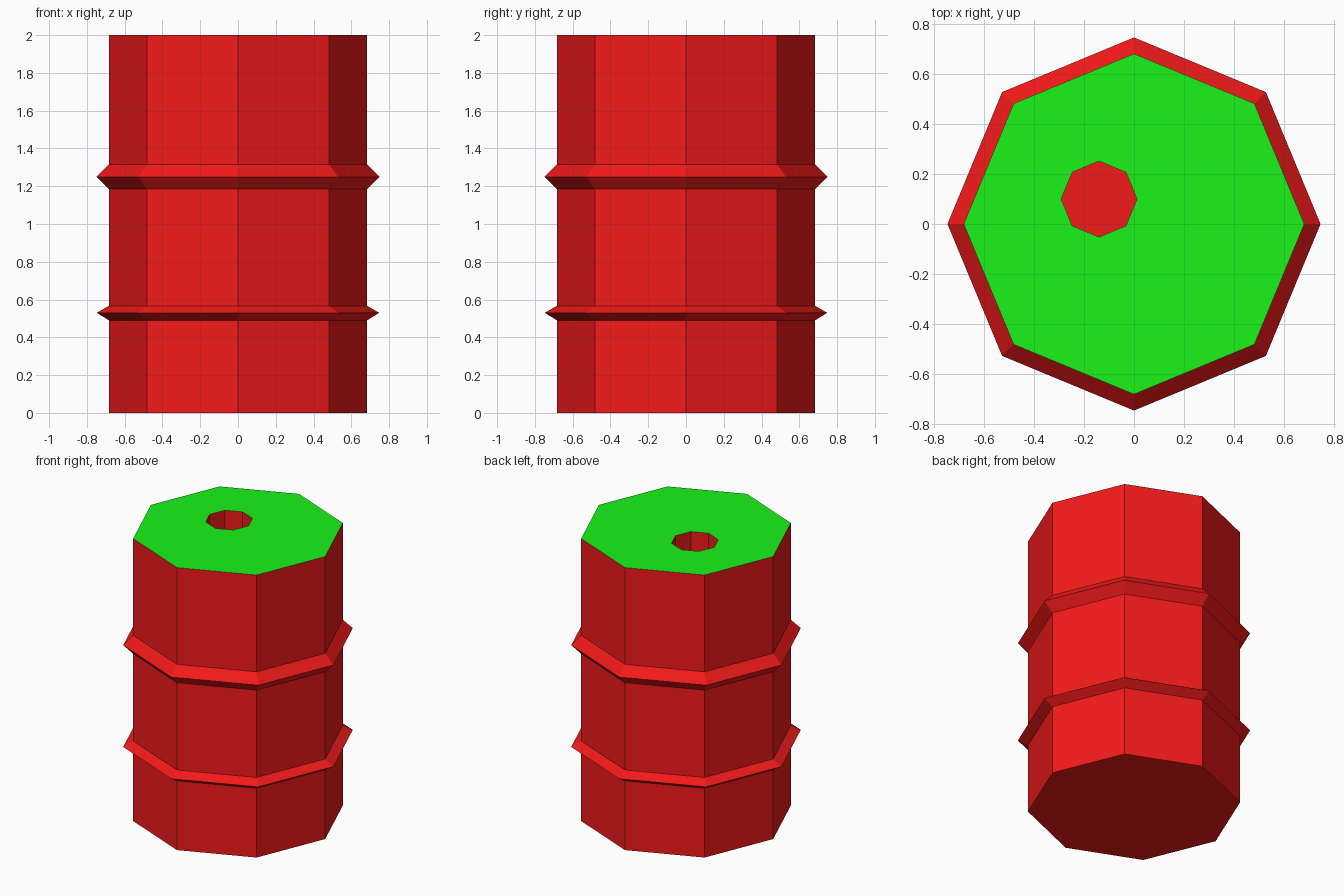
import bpy, bmesh
from math import cos, sin, tau

if "Cube" in bpy.data.objects:
    bpy.data.objects.remove(bpy.data.objects["Cube"])

SIDES = 8
HOLE = (-0.14, 0.10)   # centre of the filler hole


def material(name, color):
    m = bpy.data.materials.new(name)
    m.diffuse_color = color
    m.use_nodes = True
    m.node_tree.nodes["Principled BSDF"].inputs["Base Color"].default_value = m.diffuse_color
    return m


def ring(bm, radius, z, centre=(0, 0)):
    return [bm.verts.new((centre[0] + radius * cos(tau * i / SIDES),
                          centre[1] + radius * sin(tau * i / SIDES), z))
            for i in range(SIDES)]


def bridge(bm, lower, upper, mat=0):
    for i in range(SIDES):
        j = (i + 1) % SIDES
        f = bm.faces.new((lower[i], lower[j], upper[j], upper[i]))
        f.material_index = mat


bm = bmesh.new()

# Outer wall with two pointed hoops: (radius, height)
profile = [(0.683, 0), (0.683, 0.49), (0.748, 0.53), (0.683, 0.567),
           (0.683, 1.185), (0.748, 1.25), (0.683, 1.315), (0.683, 2.0)]
rings = [ring(bm, r, z) for r, z in profile]
for a, b in zip(rings, rings[1:]):
    bridge(bm, a, b)
bm.faces.new(rings[0][::-1])

# Green lid around the off-centre filler hole
rim = ring(bm, 0.152, 2.0, HOLE)
bridge(bm, rings[-1], rim, mat=1)

# Recessed hole walls and floor
floor = ring(bm, 0.152, 1.7, HOLE)
bridge(bm, rim, floor)
bm.faces.new(floor)

mesh = bpy.data.meshes.new("barrel")
bm.to_mesh(mesh)
bm.free()
mesh.materials.append(material("red_paint", (0.9, 0.01, 0.01, 1)))
mesh.materials.append(material("green_lid", (0.01, 0.9, 0.01, 1)))
barrel = bpy.data.objects.new("barrel", mesh)
bpy.context.collection.objects.link(barrel)
